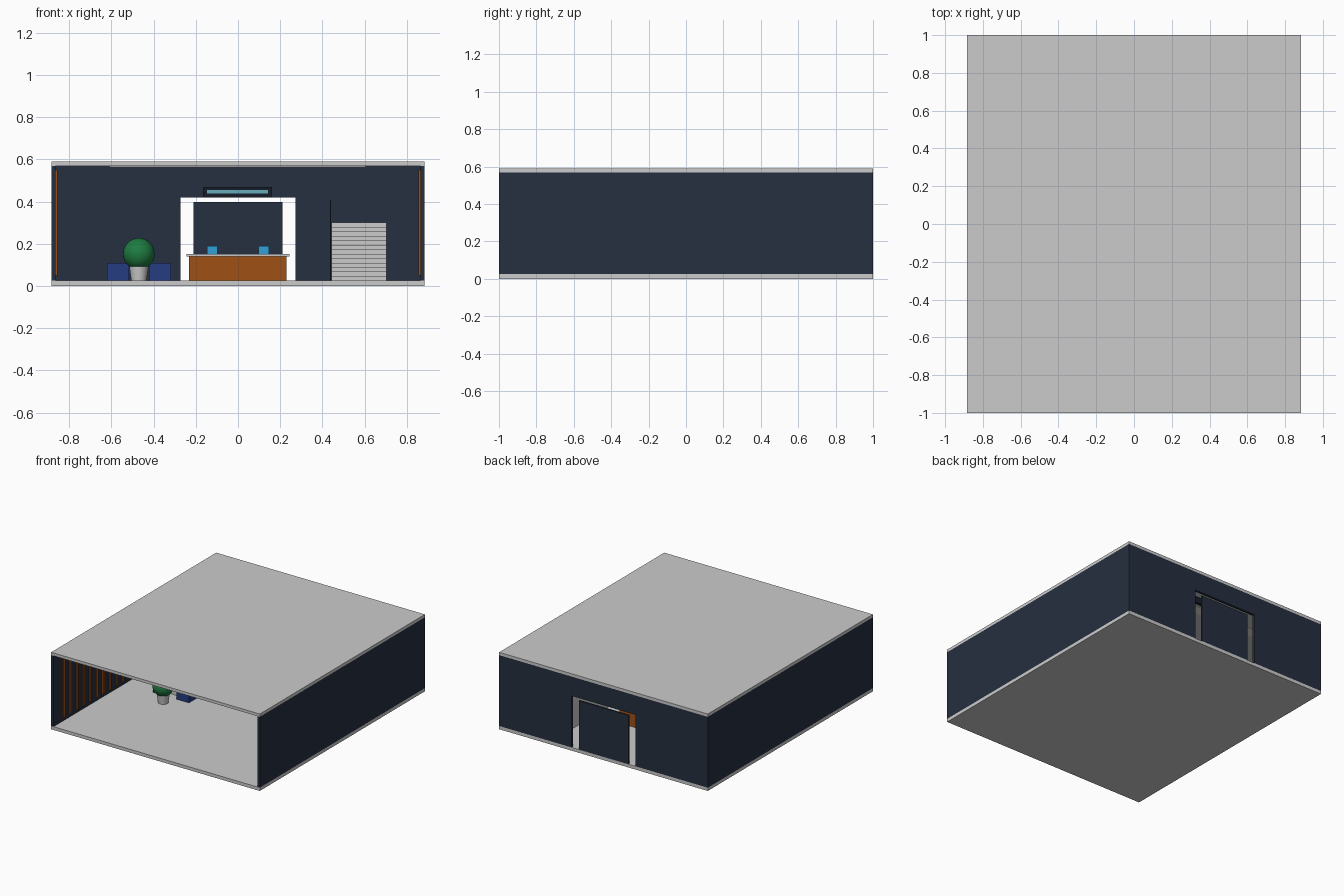
import bpy, bmesh, math

if "Cube" in bpy.data.objects:
    bpy.data.objects.remove(bpy.data.objects["Cube"])

def material(name, rgb):
    m = bpy.data.materials.new(name)
    m.diffuse_color = (*rgb, 1)
    m.use_nodes = True
    m.node_tree.nodes["Principled BSDF"].inputs["Base Color"].default_value = m.diffuse_color
    return m

NAVY = material("navy wall", (0.019, 0.028, 0.050))
WOOD = material("warm wood", (0.35, 0.08, 0.007))
BLUE = material("blue fabric", (0.019, 0.045, 0.22))
GREEN = material("foliage", (0.013, 0.20, 0.053))
SCREEN = material("screen", (0.03, 0.35, 0.68))
BLACK = material("sign housing", (0.008, 0.012, 0.022))
GLOW = material("sign light", (0.13, 0.42, 0.50))
GLASS = material("tinted rail", (0.02, 0.06, 0.07))
LAMP = material("lamp", (0.80, 0.78, 0.68))

def finish(name, bm, mat=None):
    bmesh.ops.recalc_face_normals(bm, faces=bm.faces)
    me = bpy.data.meshes.new(name)
    bm.to_mesh(me)
    bm.free()
    ob = bpy.data.objects.new(name, me)
    bpy.context.collection.objects.link(ob)
    if mat:
        me.materials.append(mat)
    return ob

def box(name, x, y, z, mat=None):
    """Box from (min, max) ranges on each axis."""
    bm = bmesh.new()
    bmesh.ops.create_cube(bm, size=1)
    for v in bm.verts:
        v.co = [sum(r) / 2 + c * (r[1] - r[0]) for r, c in zip((x, y, z), v.co)]
    return finish(name, bm, mat)

def prism(name, points, axis, lo, hi, mat=None):
    """Extrude a (x or y, z) profile along the other horizontal axis."""
    place = (lambda a, b: (lo, a, b)) if axis == "x" else (lambda a, b: (a, lo, b))
    bm = bmesh.new()
    face = bm.faces.new([bm.verts.new(place(a, b)) for a, b in points])
    new = bmesh.ops.extrude_face_region(bm, geom=[face])["geom"]
    d = hi - lo
    bmesh.ops.translate(bm, vec=(d, 0, 0) if axis == "x" else (0, d, 0),
                        verts=[g for g in new if isinstance(g, bmesh.types.BMVert)])
    return finish(name, bm, mat)

W, FLOOR, CEIL = 0.885, 0.025, 0.568

# Room shell, open at the front
box("floor", (-W, W), (-1, 1), (0, FLOOR))
box("ceiling", (-W, W), (-1, 1), (CEIL, 0.59))
for side, s in (("left", -1), ("right", 1)):
    box(side + "_wall", sorted((s * W, s * 0.865)), (-1, 1), (FLOOR, CEIL), NAVY)
    for i in range(23):
        y = -0.88 + i * 0.08
        box(f"{side}_wall_slat_{i}", sorted((s * 0.866, s * 0.856)),
            (y - 0.01, y + 0.01), (0.05, 0.55), WOOD)

# Back wall with entrance opening and door panel
prism("back_wall", [(-0.865, FLOOR), (-0.272, FLOOR), (-0.272, 0.42), (0.272, 0.42),
                    (0.272, FLOOR), (0.865, FLOOR), (0.865, CEIL), (-0.865, CEIL)],
      "y", 0.98, 1, NAVY)
box("door_panel", (-0.21, 0.21), (0.985, 0.998), (FLOOR, 0.398), NAVY)

# Illuminated sign board
box("sign_housing", (-0.165, 0.162), (0.85, 0.87), (0.42, 0.47), BLACK)
box("sign_light", (-0.147, 0.143), (0.845, 0.852), (0.437, 0.455), GLOW)

# Ceiling light strips
for i in range(4):
    y = -0.6 + i * 0.4
    box(f"ceiling_light_{i}", (-0.61, 0.605), (y - 0.04, y + 0.04), (0.563, 0.569), LAMP)

# Reception desk with two monitors
box("desk_body", (-0.232, 0.23), (0.36, 0.48), (FLOOR, 0.14), WOOD)
box("desk_counter", (-0.245, 0.243), (0.345, 0.495), (0.14, 0.152))
for i, x in enumerate((-0.122, 0.122)):
    box(f"monitor_{i}", (x - 0.025, x + 0.025), (0.42, 0.43), (0.152, 0.19), SCREEN)

# Staircase with one side rail
STEPS, RISE, RUN, Y0 = 13, 0.0212, 0.045, 0.15
profile = [(Y0, FLOOR)]
for i in range(STEPS):
    z = FLOOR + (i + 1) * RISE
    profile += [(Y0 + i * RUN, z), (Y0 + (i + 1) * RUN, z)]
Y1, TOP = Y0 + STEPS * RUN, FLOOR + STEPS * RISE
profile.append((Y1, FLOOR))
prism("staircase", profile, "x", 0.442, 0.705)
prism("stair_rail", [(Y0, FLOOR), (Y1, TOP), (Y1, TOP + 0.11), (Y0, FLOOR + 0.11)],
      "x", 0.436, 0.441, GLASS)

# Lounge: two facing sofas and a low table
for side, s in (("left", -1), ("right", 1)):
    X = lambda a, b: sorted((-0.47 + s * a, -0.47 + s * b))
    box(side + "_sofa_seat", X(0.047, 0.13), (-0.12, 0.10), (FLOOR, 0.07), BLUE)
    box(side + "_sofa_back", X(0.125, 0.152), (-0.14, 0.12), (FLOOR, 0.108), BLUE)
    for j, y in enumerate((-0.14, 0.10)):
        box(f"{side}_sofa_arm_{j}", X(0.047, 0.126), (y, y + 0.02), (FLOOR, 0.108), BLUE)
box("low_table", (-0.505, -0.435), (-0.09, 0.07), (FLOOR, 0.058))

# Potted round shrub
bpy.ops.mesh.primitive_cone_add(vertices=32, radius1=0.036, radius2=0.046, depth=0.07,
                                location=(-0.47, -0.235, 0.06))
bpy.context.object.name = "plant_pot"
bpy.ops.object.shade_smooth_by_angle(angle=math.radians(40))
bpy.ops.mesh.primitive_uv_sphere_add(segments=32, ring_count=16, radius=0.075,
                                     location=(-0.47, -0.235, 0.152))
shrub = bpy.context.object
shrub.name = "shrub"
shrub.data.materials.append(GREEN)
bpy.ops.object.shade_smooth()
